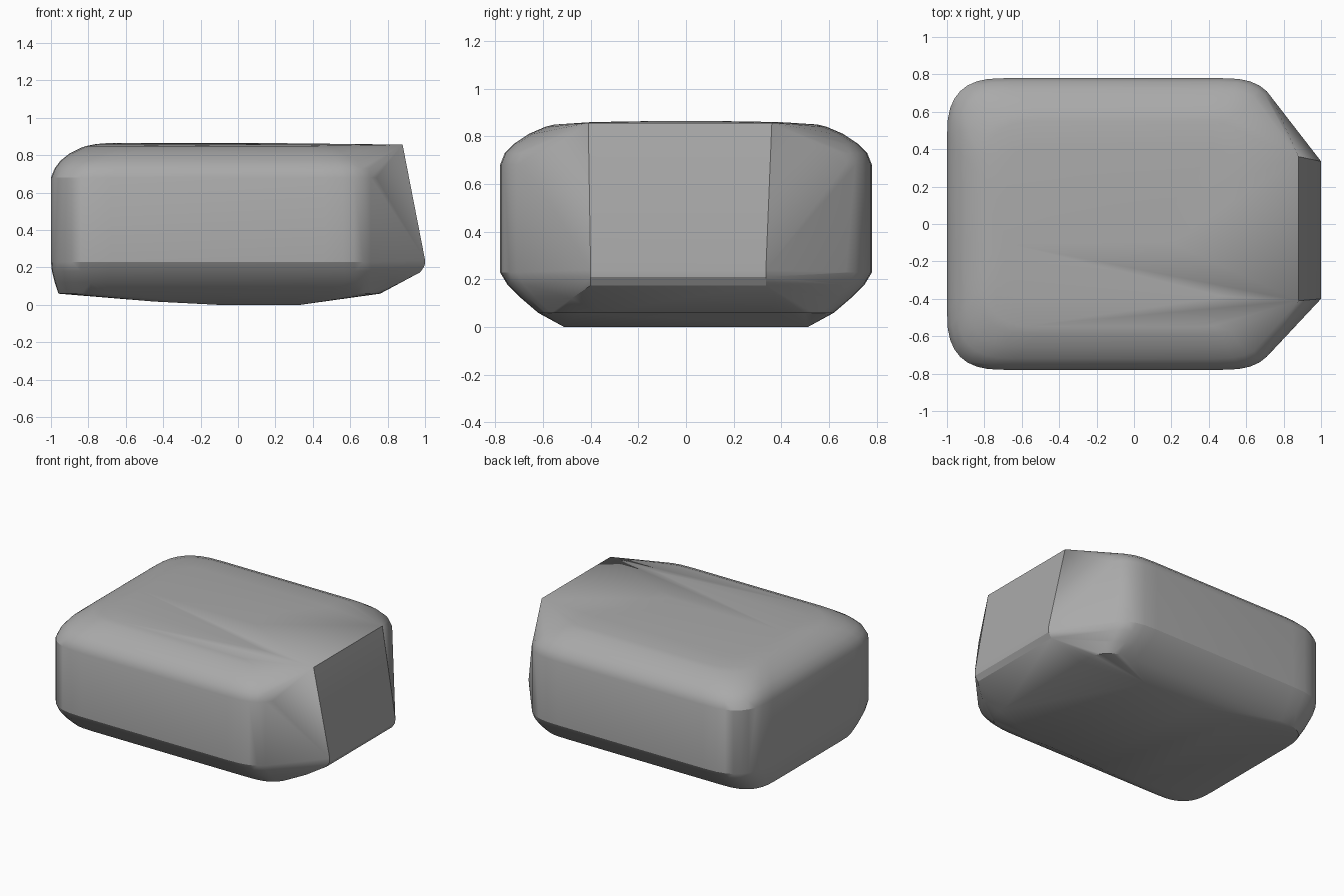
import bpy
import bmesh
from math import cos, sin, pi

cube = bpy.data.objects.get("Cube")
if cube:
    bpy.data.objects.remove(cube, do_unlink=True)


def ring(z, x0, x1, half, radius, steps=8, power=2.8):
    """Horizontal rounded rectangle with soft corners."""
    points = []
    for sx in (-1, 1):
        for sy in (-1, 1):
            cx = (x1 if sx > 0 else x0) - sx * radius
            cy = sy * (half - radius)
            for i in range(steps + 1):
                a = pi / 2 * i / steps
                u = max(cos(a), 0) ** (2 / power)
                v = max(sin(a), 0) ** (2 / power)
                points.append((cx + sx * radius * u, cy + sy * radius * v, z))
    return points


# Rounded body: height, back end, front end, half width, corner radius
sections = [
    (0.06, -0.96, 0.76, 0.62, 0.25),
    (0.12, -0.98, 0.77, 0.69, 0.28),
    (0.18, -0.995, 0.78, 0.75, 0.31),
    (0.23, -1.0, 0.78, 0.78, 0.32),
    (0.68, -1.0, 0.78, 0.78, 0.32),
    (0.73, -0.98, 0.77, 0.76, 0.32),
    (0.77, -0.95, 0.75, 0.72, 0.32),
    (0.81, -0.90, 0.72, 0.66, 0.32),
    (0.84, -0.84, 0.68, 0.59, 0.32),
    (0.85, -0.81, 0.64, 0.55, 0.32),
    (0.86, -0.76, 0.60, 0.40, 0.25),
]
points = [p for s in sections for p in ring(*s)]

# Shallow crown and keel
for y in (-0.1, 0.1):
    points += [(-0.7, y, 0.865), (0.2, y, 0.865)]
for y in (-0.51, 0.51):
    points += [(-0.1, y, 0), (0.33, y, 0), (-0.45, y, 0.018)]

# Angular slanted end
for top_y, low_y in ((-0.41, -0.40), (0.36, 0.335)):
    points += [(0.88, top_y, 0.857), (1.0, low_y, 0.24),
               (0.998, low_y, 0.21), (0.975, low_y, 0.175)]
points.append((0.87, -0.48, 0.12))

# Stretch one skin over all the points
bm = bmesh.new()
for p in points:
    bm.verts.new(p)
bmesh.ops.remove_doubles(bm, verts=bm.verts[:], dist=0.001)
bmesh.ops.convex_hull(bm, input=bm.verts[:])
bmesh.ops.delete(bm, geom=[v for v in bm.verts if not v.link_faces], context='VERTS')
bmesh.ops.dissolve_limit(bm, angle_limit=0.01, verts=bm.verts[:], edges=bm.edges[:])
bmesh.ops.recalc_face_normals(bm, faces=bm.faces[:])
mesh = bpy.data.meshes.new("rounded_block")
bm.to_mesh(mesh)
bm.free()
block = bpy.data.objects.new("rounded_block", mesh)
bpy.context.collection.objects.link(block)

# Plain grey
grey = bpy.data.materials.new("plain_grey")
grey.use_nodes = True
colour = (0.4, 0.4, 0.4, 1)
grey.diffuse_color = colour
grey.node_tree.nodes["Principled BSDF"].inputs["Base Color"].default_value = colour
mesh.materials.append(grey)

# Soft shading over the rounds, crisp edges on the slanted end
bpy.ops.object.select_all(action='DESELECT')
block.select_set(True)
bpy.context.view_layer.objects.active = block
bpy.ops.object.shade_smooth_by_angle(angle=pi / 7)
